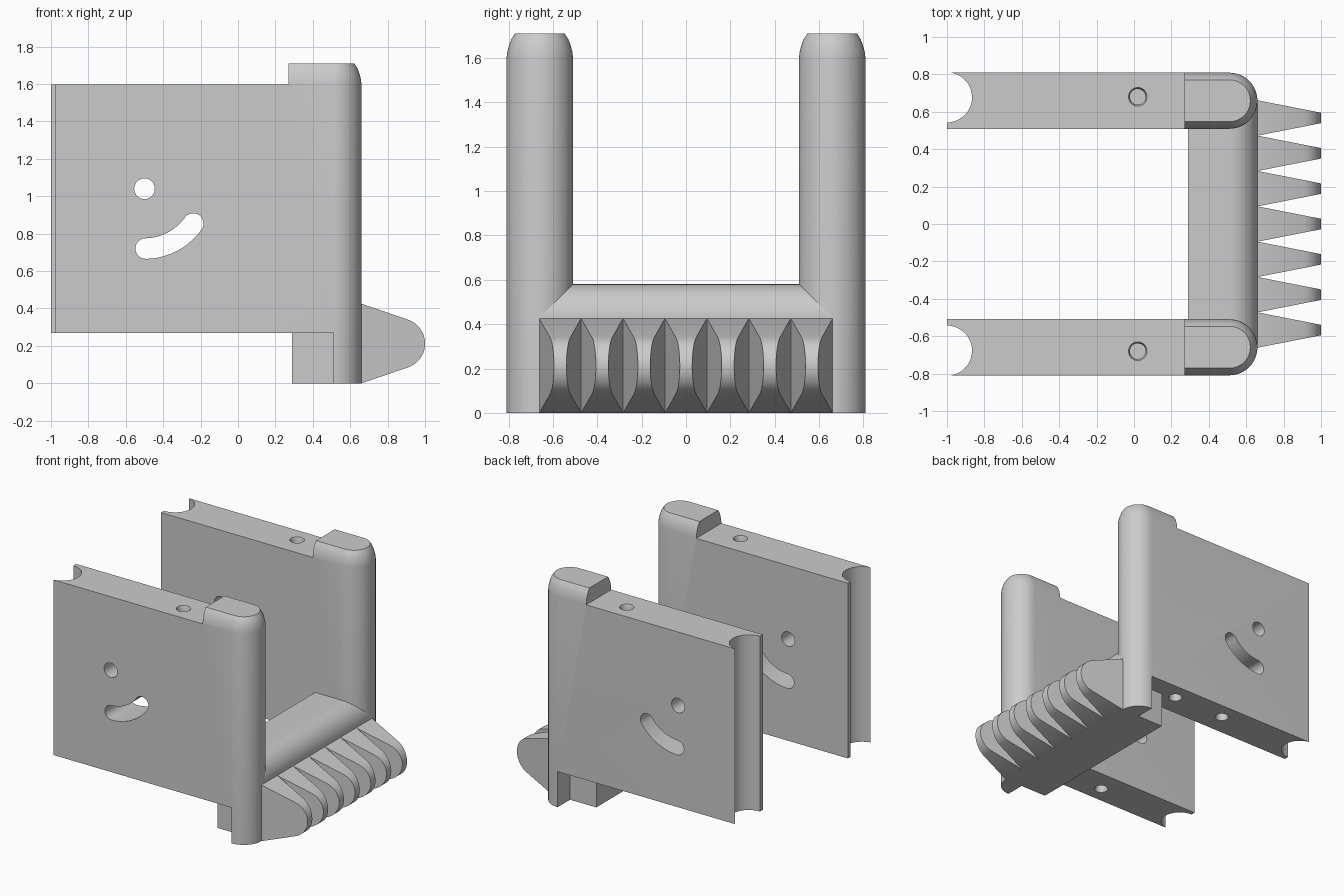
import bpy, bmesh, math
from math import sin, cos, pi

if "Cube" in bpy.data.objects:
    bpy.data.objects.remove(bpy.data.objects["Cube"])

grey = bpy.data.materials.new("plain grey")
grey.use_nodes = True
grey.diffuse_color = (0.6, 0.6, 0.6, 1)
grey.node_tree.nodes["Principled BSDF"].inputs["Base Color"].default_value = grey.diffuse_color

WALL_Y, R, POST_X = 0.659, 0.15, 0.51


def loft(name, rings):
    """Closed solid through matching rings of points, with flat ends."""
    bm = bmesh.new()
    loops = [[bm.verts.new(p) for p in ring] for ring in rings]
    n = len(loops[0])
    for a, b in zip(loops, loops[1:]):
        for i in range(n):
            j = (i + 1) % n
            bm.faces.new((a[i], a[j], b[j], b[i]))
    bm.faces.new(loops[0])
    bm.faces.new(loops[-1])
    bmesh.ops.recalc_face_normals(bm, faces=bm.faces)
    mesh = bpy.data.meshes.new(name)
    bm.to_mesh(mesh)
    bm.free()
    mesh.materials.append(grey)
    obj = bpy.data.objects.new(name, mesh)
    bpy.context.collection.objects.link(obj)
    return obj


def arc(cx, cy, r, start, end, steps):
    angles = [start + (end - start) * i / steps for i in range(steps + 1)]
    return [(cx + r * cos(a), cy + r * sin(a)) for a in angles]


def circle(cx, cy, r, steps=32):
    return arc(cx, cy, r, 0, 2 * pi, steps)[:-1]


def across(outline, y):
    return [(x, y, z) for x, z in outline]


def level(outline, z):
    return [(x, y, z) for x, y in outline]


def activate(obj):
    bpy.ops.object.select_all(action="DESELECT")
    obj.select_set(True)
    bpy.context.view_layer.objects.active = obj


def smooth(obj):
    activate(obj)
    bpy.ops.object.shade_smooth_by_angle(angle=math.radians(25))


def cut(obj, cutter):
    cutter.hide_render = True
    mod = obj.modifiers.new("cut", "BOOLEAN")
    mod.operation, mod.solver, mod.object = "DIFFERENCE", "EXACT", cutter
    activate(obj)
    bpy.ops.object.modifier_apply(modifier=mod.name)
    bpy.data.objects.remove(cutter)


def box(x0, x1, z0, z1):
    outline = [(x0, z0), (x1, z0), (x1, z1), (x0, z1)]
    return loft("cutter", [across(outline, 0.3), across(outline, 1)])


# Side wall with a round post end, narrowing towards the post top
def wall_ring(z, inset):
    r = R - inset
    end = arc(POST_X, WALL_Y, r, -pi / 2, pi / 2, 24)
    return level([(-1, WALL_Y - r)] + end + [(-1, WALL_Y + r)], z)


rows = [(0, 0), (1.6, 0), (1.63, 0.004), (1.66, 0.012), (1.685, 0.022), (1.71, 0.038)]
wall = loft("side_walls", [wall_ring(z, inset) for z, inset in rows])

# Step at the top and clearance below the wall
cut(wall, box(-1.2, 0.27, 1.597, 1.9))
cut(wall, box(-1.2, POST_X, -0.2, 0.27))

# Round groove down the free end
groove = circle(-1, 0.677, 0.134, 48)
cut(wall, loft("cutter", [level(groove, 0), level(groove, 2)]))

# Round hole and curved slot through the wall
EYE_X, EYE_Z, SLOT = -0.5, 1.04, 0.055
eye = circle(EYE_X, EYE_Z, SLOT)
a0, a1 = -pi / 2 + 0.02, -0.62
tips = [(EYE_X + 0.32 * cos(a), EYE_Z + 0.32 * sin(a)) for a in (a0, a1)]
slot = (arc(EYE_X, EYE_Z, 0.32 + SLOT, a0, a1, 16)[:-1]
        + arc(*tips[1], SLOT, a1, a1 + pi, 12)
        + arc(EYE_X, EYE_Z, 0.32 - SLOT, a1, a0, 16)[1:-1]
        + arc(*tips[0], SLOT, a0 + pi, a0 + 2 * pi, 12)[:])
for outline in (eye, slot):
    cut(wall, loft("cutter", [across(outline, 0.3), across(outline, 1)]))

# Countersunk blind holes: one in the top edge, two in the bottom edge
for x, z, up in ((0.02, 1.597, 1), (0.18, 0.27, -1), (-0.26, 0.27, -1)):
    steps = ((0.02, 0.05), (0, 0.05), (-0.02, 0.042), (-0.12, 0.042))
    cut(wall, loft("cutter", [level(circle(x, 0.68, r), z + up * h) for h, r in steps]))

smooth(wall)
mirror = wall.modifiers.new("mirror", "MIRROR")
mirror.use_axis = (False, True, False)
activate(wall)
bpy.ops.object.modifier_apply(modifier=mirror.name)

# Cross bar joining the posts, rounded along its upper outer edge
profile = [(0.29, 0), (0.66, 0)] + arc(POST_X, 0.43, R, 0, pi / 2, 16) + [(0.29, 0.58)]
smooth(loft("cross_bar", [across(profile, -WALL_Y), across(profile, WALL_Y)]))

# Row of tapered teeth with round tips
TEETH, PITCH, BASE = 7, 0.189, 0.65
tooth_outline = ([(BASE, 0), (0.66, 0)] + arc(0.865, 0.2125, 0.135, -1.245, 1.245, 20)
                 + [(0.66, 0.425), (BASE, 0.425)])


def half_width(x):
    t = max(0, (x - 0.66) / 0.34)
    return PITCH / 2 * (1 - t) + 0.028 * t


for i in range(TEETH):
    mid = (i - (TEETH - 1) / 2) * PITCH
    sides = [[(x, mid + s * half_width(x), z) for x, z in tooth_outline] for s in (-1, 1)]
    smooth(loft(f"tooth_{i + 1}", sides))
